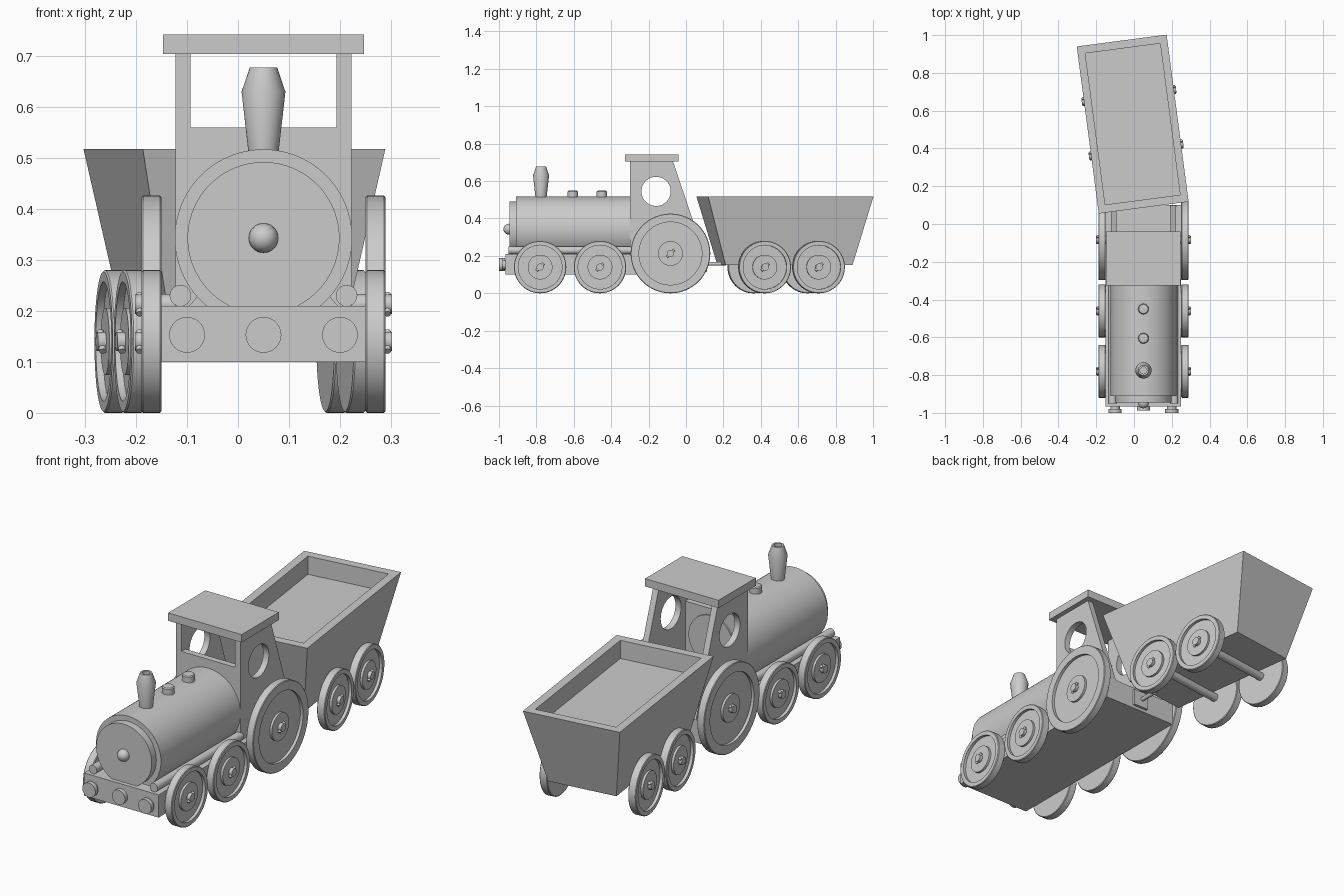
import bpy, bmesh, math
from mathutils import Matrix, Vector

if "Cube" in bpy.data.objects:
    bpy.data.objects.remove(bpy.data.objects["Cube"])

CX = 0.05                      # centre line of the locomotive
LOCO = Matrix.Translation((CX, 0, 0))
WAGON = Matrix.Translation((-0.007, 0.529, 0)) @ Matrix.Rotation(math.radians(7.5), 4, 'Z')


def finish(name, bm, mat, smooth=False):
    bm.transform(mat)
    bmesh.ops.remove_doubles(bm, verts=bm.verts, dist=1e-5)
    bmesh.ops.recalc_face_normals(bm, faces=bm.faces)
    me = bpy.data.meshes.new(name)
    bm.to_mesh(me)
    bm.free()
    ob = bpy.data.objects.new(name, me)
    bpy.context.collection.objects.link(ob)
    if smooth:
        bpy.ops.object.select_all(action='DESELECT')
        ob.select_set(True)
        bpy.context.view_layer.objects.active = ob
        bpy.ops.object.shade_smooth_by_angle(angle=math.radians(30))
    return ob


def loft(name, rings, mat):
    """Skin a list of vertex rings and cap both ends."""
    bm = bmesh.new()
    vs = [[bm.verts.new(p) for p in r] for r in rings]
    n = len(rings[0])
    for a, b in zip(vs, vs[1:]):
        for i in range(n):
            bm.faces.new((a[i], a[(i + 1) % n], b[(i + 1) % n], b[i]))
    bm.faces.new(vs[0])
    bm.faces.new(vs[-1])
    return finish(name, bm, mat)


def rect(hx, hy, z):
    return [(-hx, -hy, z), (hx, -hy, z), (hx, hy, z), (-hx, hy, z)]


def box(name, x0, x1, y0, y1, z0, z1, mat=LOCO):
    m = mat @ Matrix.Translation(((x0 + x1) / 2, (y0 + y1) / 2, 0))
    return loft(name, [rect((x1 - x0) / 2, (y1 - y0) / 2, z) for z in (z0, z1)], m)


def lathe(name, profile, loc, axis='z', mat=LOCO, n=64):
    """Turn (radius, height) points about an axis through loc."""
    bm = bmesh.new()
    vs = [bm.verts.new((r, 0, h)) for r, h in profile]
    es = [bm.edges.new(e) for e in zip(vs, vs[1:])]
    bmesh.ops.spin(bm, geom=vs + es, cent=(0, 0, 0), axis=(0, 0, 1),
                   angle=2 * math.pi, steps=n, use_duplicate=False)
    d = {'z': (0, 0, 1), 'x': (1, 0, 0), '-x': (-1, 0, 0), '-y': (0, -1, 0)}.get(axis, axis)
    rot = Vector(d).to_track_quat('Z', 'Y').to_matrix().to_4x4()
    return finish(name, bm, mat @ Matrix.Translation(loc) @ rot, True)


def rod(name, r, h, loc, axis='z', mat=LOCO, n=32):
    return lathe(name, [(0, 0), (r, 0), (r, h), (0, h)], loc, axis, mat, n)


def wheel_pair(name, y, R, ri, mat):
    """Two dished wheels with hubs, axle and cross pins."""
    w, rh, d = 0.039, 0.066, 0.014
    prof = [(0, 0), (R - 0.003, 0), (R, 0.003), (R, w - 0.003), (R - 0.003, w), (ri, w),
            (ri, w - d), (rh, w - d), (rh, w - 0.003), (0, w - 0.003)]
    for s, side in ((1, 'right'), (-1, 'left')):
        ax = 'x' if s > 0 else '-x'
        lathe(f'{name}_{side}', prof, (s * 0.2, y, R), ax, mat)
        rod(f'{name}_bolt_{side}', 0.019, 0.02, (s * 0.232, y, R), ax, mat)
        v = Vector((0, 0.7, 0.7)).normalized()
        rod(f'{name}_pin_{side}', 0.007, 0.054,
            Vector((s * 0.243, y, R)) - v * 0.027, tuple(v), mat, 16)
    rod(f'{name}_axle', 0.02, 0.42, (-0.21, y, R), 'x', mat)


# Chassis and boiler bed
box('chassis', -0.2, 0.2, -0.965, 0.1, 0.10, 0.21)
loft('boiler_bed', [
    [(-0.15, y, 0.205), (0.15, y, 0.205), (0.12, y, 0.24), (-0.12, y, 0.24)]
    for y in (-0.89, -0.28)], LOCO)

# Boiler with stepped front and centre knob
lathe('boiler', [(0, -0.02), (0.174, -0.02), (0.174, 0.61), (0.149, 0.61), (0.149, 0.645), (0, 0.645)],
      (0, -0.30, 0.343), '-y', n=96)
lathe('front_knob', [(0.029 * math.cos(math.radians(a)), 0.029 * math.sin(math.radians(a)))
                     for a in range(-90, 91, 15)], (0, -0.947, 0.343), '-y', n=32)

# Chimney with hollow top
lathe('chimney', [(0, 0), (0.029, 0), (0.030, 0.02), (0.043, 0.135), (0.027, 0.182), (0.018, 0.182),
                  (0.018, 0.14), (0, 0.14)], (0, -0.775, 0.495), n=48)

# Boiler domes
for i, y in enumerate((-0.605, -0.45)):
    lathe(f'dome_{i}', [(0, 0), (0.028, 0), (0.028, 0.048), (0.024, 0.053), (0.016, 0.055), (0, 0.055)],
          (0, y, 0.495), n=40)

# Side pipes
for s in (-1, 1):
    rod(f'side_pipe_{s}', 0.021, 0.66, (s * 0.163, -0.29, 0.23), '-y')

# Buffers
for i, (x, l) in enumerate(((-0.15, 0.035), (0, 0.022), (0.15, 0.035))):
    lathe(f'buffer_{i}', [(0, -0.01), (0.025, -0.01), (0.025, l - 0.02), (0.035, l - 0.02),
                          (0.035, l), (0, l)], (x, -0.965, 0.153), '-y', n=40)

# Cab side walls with round windows
cutter = rod('window_cutter', 0.078, 0.6, (-0.3, -0.16, 0.545), 'x', n=64)
cutter.hide_render = True
cutter.hide_viewport = True
wall = [(-0.30, 0.205), (0.1, 0.205), (-0.07, 0.706), (-0.30, 0.706)]
for s in (-1, 1):
    ob = loft(f'cab_side_{s}', [[(s * x, y, z) for y, z in wall] for x in (0.143, 0.173)], LOCO)
    mod = ob.modifiers.new('window', 'BOOLEAN')
    mod.object = cutter
    mod.solver = 'EXACT'

# Cab front, firebox door and roof
box('cab_front', -0.145, 0.145, -0.30, -0.27, 0.205, 0.56)
rod('firebox_door', 0.12, 0.012, (0, -0.262, 0.41), '-y', n=48)
box('cab_roof', -0.197, 0.197, -0.325, -0.04, 0.704, 0.742)

# Locomotive wheels
wheel_pair('front_wheel', -0.78, 0.14, 0.117, LOCO)
wheel_pair('middle_wheel', -0.46, 0.14, 0.117, LOCO)
wheel_pair('rear_wheel', -0.083, 0.213, 0.168, LOCO)

# Coupling between locomotive and wagon
box('coupling_plate', -0.04, 0.04, 0.095, 0.112, 0.115, 0.195)
rod('coupling_bar', 0.01, 0.12, (-0.008, 0.215, 0.158), '-y')

# Wagon tub: tapered outside, shallow tray inside
loft('wagon_tub', [rect(0.169, 0.342, 0.15), rect(0.24, 0.446, 0.518),
                   rect(0.2, 0.404, 0.518), rect(0.2, 0.404, 0.43)], WAGON)
wheel_pair('wagon_front_wheel', -0.139, 0.14, 0.117, WAGON)
wheel_pair('wagon_rear_wheel', 0.152, 0.14, 0.117, WAGON)
